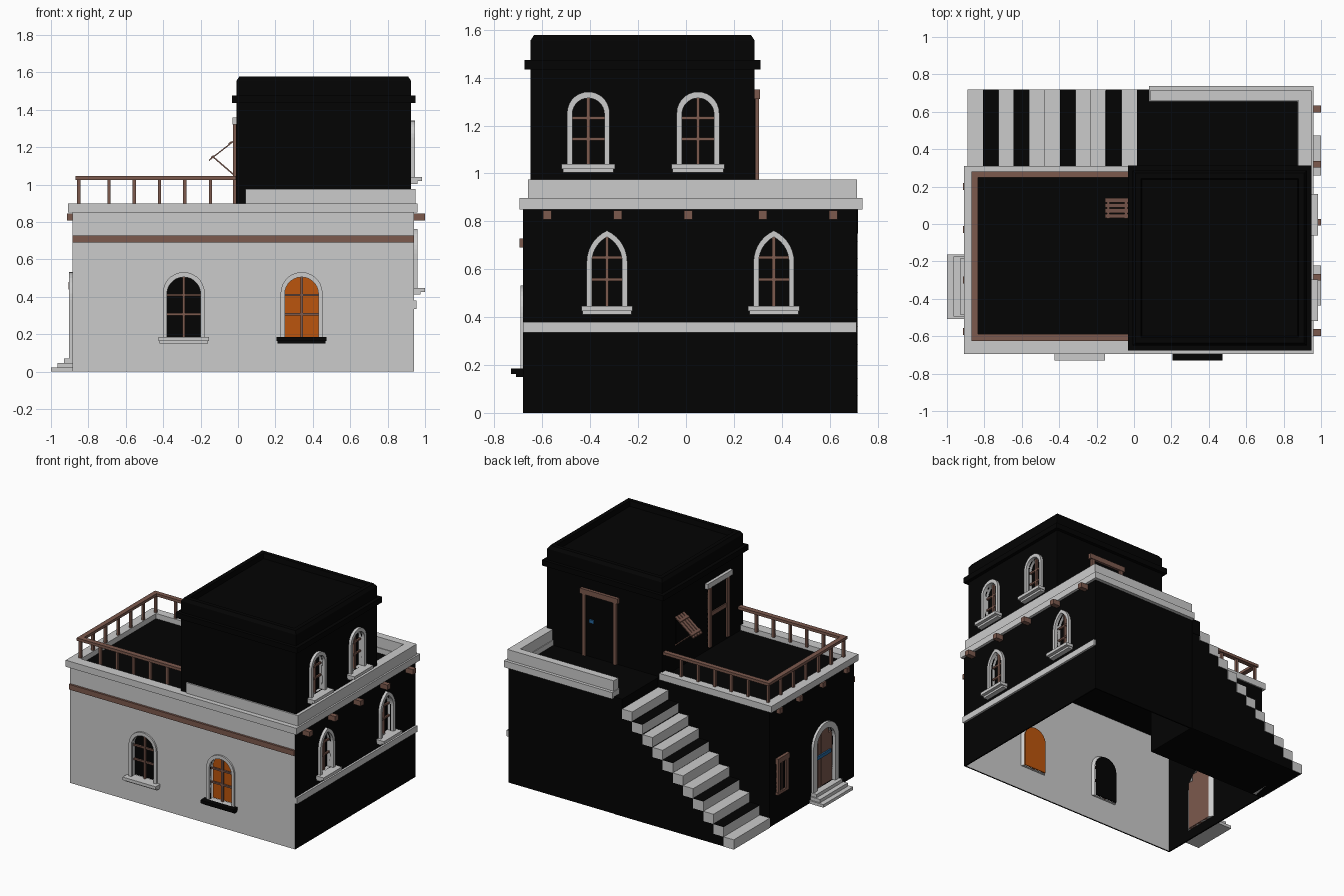
import bpy, bmesh
from math import sin, cos, asin

if "Cube" in bpy.data.objects:
    bpy.data.objects.remove(bpy.data.objects["Cube"])


def material(name, rgb):
    m = bpy.data.materials.new(name)
    m.diffuse_color = (*rgb, 1)
    m.use_nodes = True
    m.node_tree.nodes["Principled BSDF"].inputs["Base Color"].default_value = m.diffuse_color
    return m


BLACK = material("black", (0.001, 0.001, 0.001))
BROWN = material("brown_wood", (0.20, 0.10, 0.075))
ORANGE = material("orange_glow", (0.5, 0.09, 0.004))
BLUE = material("blue_metal", (0.02, 0.14, 0.35))


def finish(name, bm, mat=None):
    bmesh.ops.recalc_face_normals(bm, faces=bm.faces)
    me = bpy.data.meshes.new(name)
    bm.to_mesh(me)
    bm.free()
    ob = bpy.data.objects.new(name, me)
    bpy.context.collection.objects.link(ob)
    if mat:
        me.materials.append(mat)
    return ob


def loft(name, loops, mat=None, closed=False):
    """Skin a series of point loops; cap the ends or close into a ring."""
    bm = bmesh.new()
    vs = [[bm.verts.new(p) for p in lp] for lp in loops]
    pairs = list(zip(vs, vs[1:])) + ([(vs[-1], vs[0])] if closed else [])
    n = len(vs[0])
    for a, b in pairs:
        for i in range(n):
            j = (i + 1) % n
            bm.faces.new((a[i], a[j], b[j], b[i]))
    if not closed:
        bm.faces.new(vs[0])
        bm.faces.new(vs[-1])
    return finish(name, bm, mat)


def box(name, x0, x1, y0, y1, z0, z1, mat=None):
    return loft(name, [[(x0, y0, z), (x1, y0, z), (x1, y1, z), (x0, y1, z)]
                       for z in (z0, z1)], mat)


def on_wall(side, plane, u, d, z):
    """u runs along the wall, d is the distance outward."""
    return {"front": (u, plane - d, z), "back": (u, plane + d, z),
            "right": (plane + d, u, z), "left": (plane - d, u, z)}[side]


def wbox(name, side, plane, u0, u1, d0, d1, z0, z1, mat=None):
    return prism(name, side, plane, [(u0, z0), (u1, z0), (u1, z1), (u0, z1)], d0, d1, mat)


def arch(c, w, z0, top, h):
    """Arch outline; h equal to w is round, larger is pointed."""
    r = (w * w + h * h) / (2 * w)
    a = asin(min(1, h / r))
    half = [(w - r + r * cos(a * i / 7), top - h + r * sin(a * i / 7)) for i in range(8)]
    half[-1] = (0, top)
    return ([(c - w, z0), (c + w, z0)] + [(c + x, z) for x, z in half]
            + [(c - x, z) for x, z in half[-2::-1]])


def prism(name, side, plane, pts, d0, d1, mat=None):
    return loft(name, [[on_wall(side, plane, u, d, z) for u, z in pts] for d in (d0, d1)], mat)


def cut(target, side, plane, pts):
    cutter = prism("cutter", side, plane, pts, -0.1, 0.1)
    cutter.hide_render = True
    mod = target.modifiers.new("opening", 'BOOLEAN')
    mod.operation, mod.solver, mod.object = 'DIFFERENCE', 'EXACT', cutter
    bpy.context.view_layer.objects.active = target
    bpy.ops.object.modifier_apply(modifier=mod.name)
    bpy.data.objects.remove(cutter)


def surround(name, side, plane, inner, outer, d, mat=None):
    loops = [(outer, 0), (outer, d), (inner, d), (inner, -0.03)]
    loft(name, [[on_wall(side, plane, u, dd, z) for u, z in p] for p, dd in loops], mat, True)


def window(name, target, side, plane, c, w, z0, top, h, t, d, sill, sill_mat=None, pane=BLACK):
    inner = arch(c, w, z0, top, h)
    outer = arch(c, w + t, z0, top + t * 1.2, h + t * (1.2 if h > w else 1))
    cut(target, side, plane, inner)
    surround(name + "_surround", side, plane, inner, outer, d)
    prism(name + "_pane", side, plane, inner, -.04, -.032, pane)
    # wooden glazing bars
    wbox(name + "_mullion", side, plane, c - .007, c + .007, -.025, -.01, z0, top, BROWN)
    for f in (0.38, 0.7):
        z = z0 + (top - z0) * f
        wbox(name + "_bar", side, plane, c - w, c + w, -.024, -.011, z - .006, z + .006, BROWN)
    # two-layer sill
    s = w + t + .022
    wbox(name + "_sill", side, plane, c - s, c + s, 0, sill, z0 - .022, z0, sill_mat)
    wbox(name + "_sill_base", side, plane, c - s + .005, c + s - .005, 0, sill * .6,
         z0 - .036, z0 - .022, sill_mat)


X0, X1, Y0, Y1, YM, XS = -.885, .94, -.68, .712, .30, .08

# lower storey: hollow L-shaped shell, grey on its front only


def body_loop(t, z):
    return [(X0 + t, Y0 + t, z), (X1 - t, Y0 + t, z), (X1 - t, Y1 - t, z),
            (XS + t, Y1 - t, z), (XS + t, YM - t, z), (X0 + t, YM - t, z)]


body = loft("lower_storey", [body_loop(*p) for p in
                             ((.01, .85), (.01, 0), (0, 0), (0, .86))], BLACK)
body.data.materials.append(material("grey_wall", (.8, .8, .8)))
for f in body.data.polygons:
    if abs(f.normal.y) > .9 and f.center.y < Y0 + .05:
        f.material_index = 1

# upper storey: hollow shell with chamfered top and sunken roof
TX0, TX1, TY0, TY1 = -.008, .925, -.65, .287
tower = loft("upper_storey", [[(TX0 + t, TY0 + t, z), (TX1 - t, TY0 + t, z),
                               (TX1 - t, TY1 - t, z), (TX0 + t, TY1 - t, z)] for t, z in
             ((.01, 1.5), (.01, .86), (0, .86), (0, 1.555), (.015, 1.578),
              (.045, 1.578), (.05, 1.54))], BLACK)
loft("upper_band", [[(TX0 - t, TY0 - t, z), (TX1 + t, TY0 - t, z), (TX1 + t, TY1 + t, z),
                     (TX0 - t, TY1 + t, z)] for t, z in
                    ((-.01, 1.435), (.025, 1.435), (.025, 1.475), (-.01, 1.475))], BLACK, True)

# parapet trim, with a gap at the head of the stair
for n, x0, x1, y0, y1 in (("front", -.91, .96, -.695, -.62), ("left", -.91, -.84, -.62, .31),
                          ("back_left", -.84, -.0, .25, .31), ("right", .875, .96, -.62, .738),
                          ("back", .08, .875, .655, .738)):
    box("parapet_" + n, x0, x1, y0, y1, .85, .898)
for n, x0, x1, y0, y1 in (("front", .04, .948, -.66, -.64), ("right", .88, .948, -.64, .715),
                          ("back", .085, .88, .66, .715)):
    box("parapet_upper_" + n, x0, x1, y0, y1, .898, .975)

# wall bands
box("front_wood_band", X0, X1, -.695, Y0, .69, .728, BROWN)
box("right_stone_band", X1, .955, Y0, Y1, .335, .38)

# projecting beam ends
for y in (-.58, -.285, .01, .32, .615):
    box("beam_end_right", X1, 1, y - .018, y + .018, .808, .845, BROWN)
for y in (-.575, -.3, -.03, .2):
    box("beam_end_left", -.915, X0, y - .018, y + .018, .808, .845, BROWN)

# terrace railing
box("rail_front", -.87, -.01, -.625, -.588, 1.025, 1.045, BROWN)
box("rail_back", -.87, -.01, .248, .282, 1.025, 1.045, BROWN)
box("rail_left", -.87, -.835, -.59, .25, 1.025, 1.045, BROWN)
posts = [(x, y) for x in (-.852, -.69, -.555, -.42, -.285, -.147) for y in (-.606, .265)]
posts += [(-.852, -.606 + .871 * i / 6) for i in range(1, 6)]
for x, y in posts:
    box("rail_post", x - .009, x + .009, y - .009, y + .009, .89, 1.03, BROWN)

# windows
window("front_window_left", body, "front", Y0, -.29, .09, .185, .505, .09, .022, .012, .05)
window("front_window_right", body, "front", Y0, .34, .09, .185, .505, .09, .022, .012, .05,
       BLACK, ORANGE)
for c in (-.33, .367):
    window("right_window", body, "right", X1, c, .063, .447, .735, .105, .022, .02, .06)
for c in (-.408, .05):
    window("upper_window", tower, "right", TX1, c, .067, 1.04, 1.315, .067, .022, .02, .06)

# arched entrance door and steps
door = arch(-.335, .105, .07, .49, .105)
cut(body, "left", X0, door)
surround("entrance_surround", "left", X0, door, arch(-.335, .148, .07, .533, .148), .018)
for i in range(5):
    u = -.335 + (i - 2) * .042
    top = .385 + (max(0, .105 ** 2 - (abs(u + .335) + .012) ** 2)) ** .5
    wbox("door_plank", "left", X0, u - .02, u + .02, -.03, -.008, .07, top, BROWN)
wbox("door_handle", "left", X0, -.42, -.25, -.008, .002, .28, .305, BLUE)
for d, hw, z in ((.115, .172, .022), (.08, .16, .046), (.045, .15, .07)):
    wbox("entrance_step", "left", X0, -.335 - hw, -.335 + hw, 0, d, 0, z)


def wood_frame(name, side, plane, u0, u1, z0, z1, lintel_mat, over=.015):
    wbox(name + "_panel", side, plane, u0, u1, 0, .004, z0, z1, BLACK)
    for u in (u0, u1 - .025):
        wbox(name + "_jamb", side, plane, u, u + .025, 0, .018, z0, z1, BROWN)
    wbox(name + "_lintel", side, plane, u0 - over, u1 + over, 0, .022, z1, z1 + .038, lintel_mat)


# small left window, terrace door, back door
wood_frame("left_window", "left", X0, .1, .22, .23, .44, BROWN, .006)
wbox("left_window_sill", "left", X0, .095, .225, 0, .018, .21, .23, BROWN)
wbox("left_window_mullion", "left", X0, .153, .167, 0, .01, .23, .44, BROWN)
wood_frame("terrace_door", "left", TX0, -.47, -.24, .88, 1.32, None, .03)
wbox("terrace_door_rail", "left", TX0, -.45, -.26, 0, .012, 1.1, 1.13, BROWN)
wood_frame("back_door", "back", TY1, .355, .63, .86, 1.312, BROWN)
wbox("back_door_handle", "back", TY1, .54, .575, .004, .014, 1.11, 1.135, BLUE)

# propped shutter on the terrace side: sloping slats, two battens and struts
wbox("shutter_opening", "left", TX0, .035, .135, 0, .005, 1.04, 1.23, BLACK)


def sloped(name, xa, xb, y0, y1, lift, t):
    loft(name, [[(x, y, 1.24 + .78 * (x + .008) + dz) for x, dz in
                 ((xa, lift), (xb, lift), (xb, lift + t), (xa, lift + t))] for y in (y0, y1)], BROWN)


for k in range(4):
    sloped("shutter_slat", -.008, -.155, .032 + k * .028, .054 + k * .028, 0, .008)
for x in (-.05, -.145):
    sloped("shutter_batten", x, x + .014, .03, .14, .008, .006)
for y in (.036, .128):
    loft("shutter_strut", [[(x, yy, z) for x, z in ((-.008, 1.035), (-.132, 1.142), (-.128, 1.148),
                            (-.008, 1.045))] for yy in (y, y + .008)], BROWN)

# outside staircase on a solid sloping base, some treads dark
N, run, rise = 11, .0823, .86 / 12
for i in range(N):
    x = -.89 + i * run
    step = box("stair_step", x, x + run, YM, .718, i * rise, (i + 1) * rise)
    if i in (1, 3, 6, 9):
        box("dark_tread", x, x + run, YM, .718, (i + 1) * rise, (i + 1) * rise + .002, BLACK)
box("stair_landing", -.89 + N * run, XS, YM, .718, .75, .86, BLACK)
loft("stair_base", [[(-.885, y, 0), (XS, y, 0), (XS, y, .788), (.01, y, .788)]
                    for y in (YM, .715)], BLACK)
